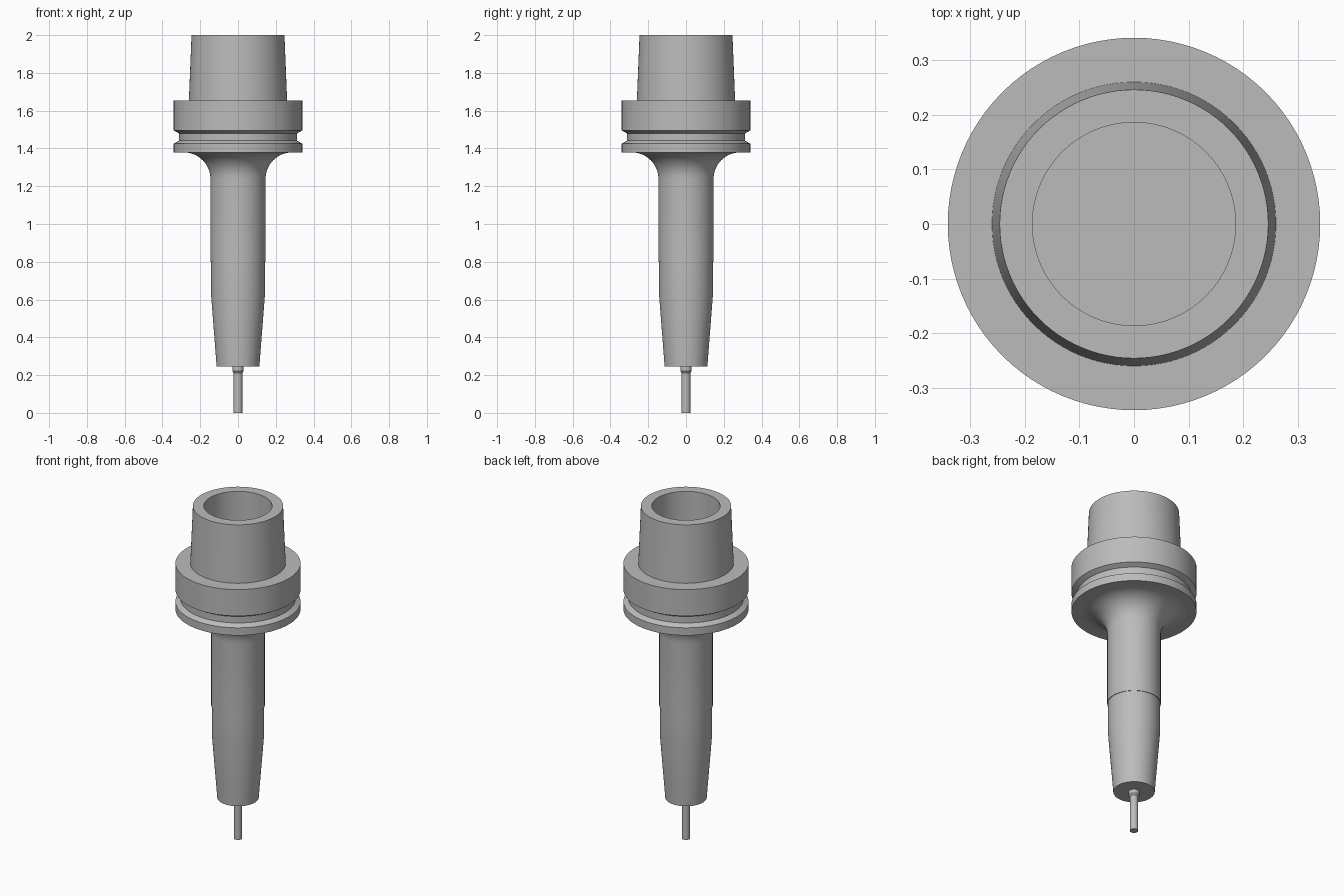
import bpy, bmesh, math

SEGMENTS = 96

cube = bpy.data.objects.get("Cube")
if cube:
    bpy.data.objects.remove(cube, do_unlink=True)

steel = bpy.data.materials.new("steel grey")
steel.use_nodes = True
steel.diffuse_color = (0.5, 0.5, 0.5, 1)
steel.node_tree.nodes["Principled BSDF"].inputs["Base Color"].default_value = (0.5, 0.5, 0.5, 1)


def lathe(name, profile):
    """Turn a (radius, height) profile, listed from bottom to top, around z."""
    bm = bmesh.new()
    verts = [bm.verts.new((r, 0, z)) for r, z in profile]
    edges = [bm.edges.new(pair) for pair in zip(verts, verts[1:])]
    bmesh.ops.spin(bm, geom=verts + edges, cent=(0, 0, 0), axis=(0, 0, 1),
                   angle=math.tau, steps=SEGMENTS, use_duplicate=False)
    bmesh.ops.remove_doubles(bm, verts=bm.verts, dist=0.0001)
    # Outer walls face away from the axis
    bm.normal_update()
    outer = max(bm.faces, key=lambda f: f.calc_center_median().xy.length)
    c = outer.calc_center_median()
    if outer.normal.x * c.x + outer.normal.y * c.y < 0:
        bmesh.ops.reverse_faces(bm, faces=bm.faces)
    mesh = bpy.data.meshes.new(name)
    bm.to_mesh(mesh)
    bm.free()
    mesh.materials.append(steel)
    obj = bpy.data.objects.new(name, mesh)
    bpy.context.collection.objects.link(obj)
    bpy.ops.object.select_all(action="DESELECT")
    obj.select_set(True)
    bpy.context.view_layer.objects.active = obj
    bpy.ops.object.shade_smooth_by_angle(angle=math.radians(25))
    return obj


# Thin cutting tool with a small collar
lathe("cutting_tool", [(0, 0), (0.023, 0), (0.023, 0.212), (0.03, 0.222), (0.03, 0.245)])

# Tapered nose with a short straight upper section
lathe("tapered_nose", [(0.03, 0.245), (0.113, 0.245), (0.143, 0.63), (0.143, 0.8)])

# Straight neck that flares into the flange with a concave fillet
fillet_radius, fillet_z = 0.14, 1.239
fillet = []
for i in range(13):
    a = math.radians(90) * i / 12
    fillet.append((0.146 + fillet_radius * (1 - math.cos(a)),
                   fillet_z + fillet_radius * math.sin(a)))
lathe("neck", [(0.143, 0.8), (0.146, 0.8)] + fillet)

# Flange with gripper groove
lathe("grooved_flange", [
    (0.286, 1.379), (0.341, 1.379), (0.341, 1.425), (0.313, 1.441),
    (0.313, 1.48), (0.341, 1.496), (0.341, 1.655), (0.26, 1.655)])

# Hollow tapered shank
lathe("hollow_shank", [
    (0.26, 1.655), (0.246, 2), (0.186, 2), (0.186, 1.62), (0, 1.62)])
